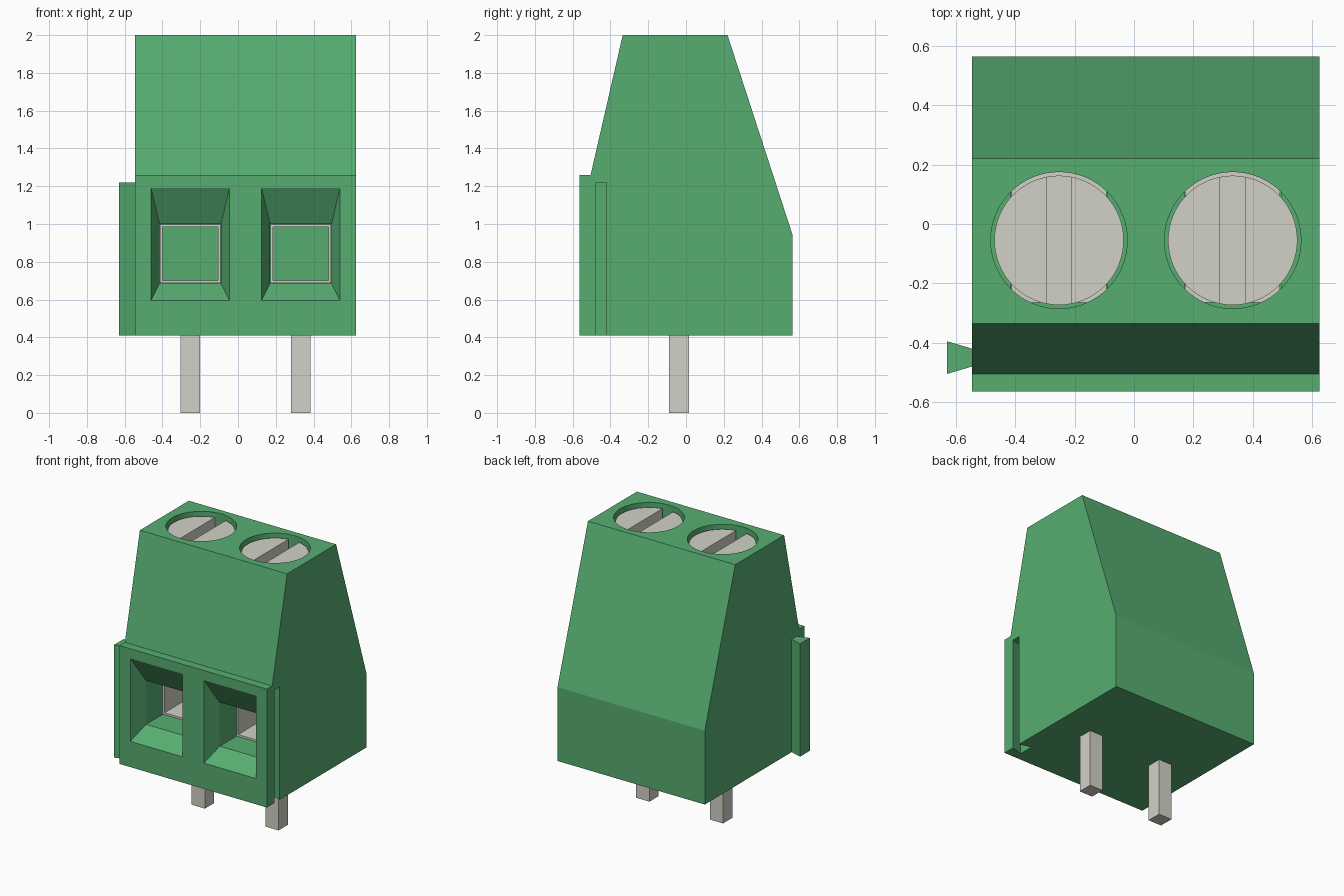
import bpy
import bmesh
from mathutils import Vector

if "Cube" in bpy.data.objects:
    bpy.data.objects.remove(bpy.data.objects["Cube"], do_unlink=True)


def material(name, rgb):
    mat = bpy.data.materials.new(name)
    mat.use_nodes = True
    mat.diffuse_color = (*rgb, 1)
    mat.node_tree.nodes["Principled BSDF"].inputs["Base Color"].default_value = (*rgb, 1)
    return mat


green = material("green plastic", (0.095, 0.42, 0.166))
metal = material("grey metal", (0.646, 0.639, 0.572))


def finish(name, bm, mat):
    bmesh.ops.recalc_face_normals(bm, faces=bm.faces)
    mesh = bpy.data.meshes.new(name)
    bm.to_mesh(mesh)
    bm.free()
    mesh.materials.append(mat)
    obj = bpy.data.objects.new(name, mesh)
    bpy.context.collection.objects.link(obj)
    return obj


def loft(name, loop_a, loop_b, mat=green):
    """Closed solid between two matching loops of points."""
    bm = bmesh.new()
    a = [bm.verts.new(p) for p in loop_a]
    b = [bm.verts.new(p) for p in loop_b]
    bm.faces.new(a)
    bm.faces.new(b[::-1])
    for i in range(len(a)):
        j = (i + 1) % len(a)
        bm.faces.new((a[i], b[i], b[j], a[j]))
    return finish(name, bm, mat)


def rect(cx, half, z0, z1, y):
    return [Vector((cx - half, y, z0)), Vector((cx + half, y, z0)),
            Vector((cx + half, y, z1)), Vector((cx - half, y, z1))]


def box(name, cx, half, y0, y1, z0, z1, mat=green):
    return loft(name, rect(cx, half, z0, z1, y0), rect(cx, half, z0, z1, y1), mat)


def cylinder(name, cx, cy, radius, z0, z1, mat=green):
    bm = bmesh.new()
    bmesh.ops.create_cone(bm, cap_ends=True, segments=64,
                          radius1=radius, radius2=radius, depth=z1 - z0)
    bmesh.ops.translate(bm, verts=bm.verts, vec=(cx, cy, (z0 + z1) / 2))
    return finish(name, bm, mat)


def cut(obj, cutter):
    """Subtract the cutter from the object, then discard the cutter."""
    mod = obj.modifiers.new("cut", "BOOLEAN")
    mod.operation = "DIFFERENCE"
    mod.solver = "EXACT"
    mod.object = cutter
    bpy.context.view_layer.objects.active = obj
    bpy.ops.object.modifier_apply(modifier=mod.name)
    bpy.data.objects.remove(cutter, do_unlink=True)


def smooth(obj):
    bpy.ops.object.select_all(action="DESELECT")
    obj.select_set(True)
    bpy.context.view_layer.objects.active = obj
    bpy.ops.object.shade_smooth_by_angle(angle=0.2)


LEFT, RIGHT = 0.625, -0.545
BASE, RAIL_TOP = 0.41, 1.22
FRONT = -0.565
SCREW_Y = -0.055

# Housing: side profile extruded across the width
profile = [(FRONT, BASE), (FRONT, 1.26), (-0.505, 1.26), (-0.335, 2),
           (0.22, 2), (0.565, 0.94), (0.565, BASE)]
housing = loft("housing", [(RIGHT, y, z) for y, z in profile],
               [(LEFT, y, z) for y, z in profile])

# Dovetail rail on one side, matching groove on the other
rail = [(RIGHT, -0.48), (RIGHT, -0.42), (-0.63, -0.395), (-0.63, -0.505)]
loft("dovetail_rail", [(x, y, BASE) for x, y in rail], [(x, y, RAIL_TOP) for x, y in rail])
groove = [(LEFT + 0.01, -0.48), (LEFT, -0.48), (0.54, -0.505),
          (0.54, -0.395), (LEFT, -0.42), (LEFT + 0.01, -0.42)]
cut(housing, loft("groove_cutter", [(x, y, BASE - 0.1) for x, y in groove],
                  [(x, y, RAIL_TOP) for x, y in groove]))

for side, cx in (("right", -0.2525), ("left", 0.3325)):
    # Flared wire entry, its tunnel and the screw shaft
    outer = rect(cx, 0.2075, 0.595, 1.19, FRONT)
    inner = rect(cx, 0.1625, 0.685, 1.0, FRONT + 0.115)
    flared = [o + (o - i) * 0.1 for o, i in zip(outer, inner)]
    cut(housing, loft("funnel_cutter", flared, inner))
    cut(housing, box("tunnel_cutter", cx, 0.1625, FRONT + 0.11, 0.2, 0.685, 1.0))
    cut(housing, cylinder("shaft_cutter", cx, SCREW_Y, 0.23, 0.98, 2.1))

    # Square metal clamp lining the tunnel
    clamp = box(side + "_clamp", cx, 0.16, -0.265, 0.195, 0.688, 0.997, metal)
    cut(clamp, box("clamp_cutter", cx, 0.146, -0.4, 0.4, 0.702, 0.985))

    # Slotted screw
    screw = cylinder(side + "_screw", cx, SCREW_Y, 0.218, 1.0, 1.97, metal)
    cut(screw, box("slot_cutter", cx, 0.0425, -0.5, 0.5, 1.87, 2.1))
    smooth(screw)

    # Solder pin
    box(side + "_pin", cx, 0.0525, -0.09, 0.015, 0, BASE + 0.03, metal)

smooth(housing)
